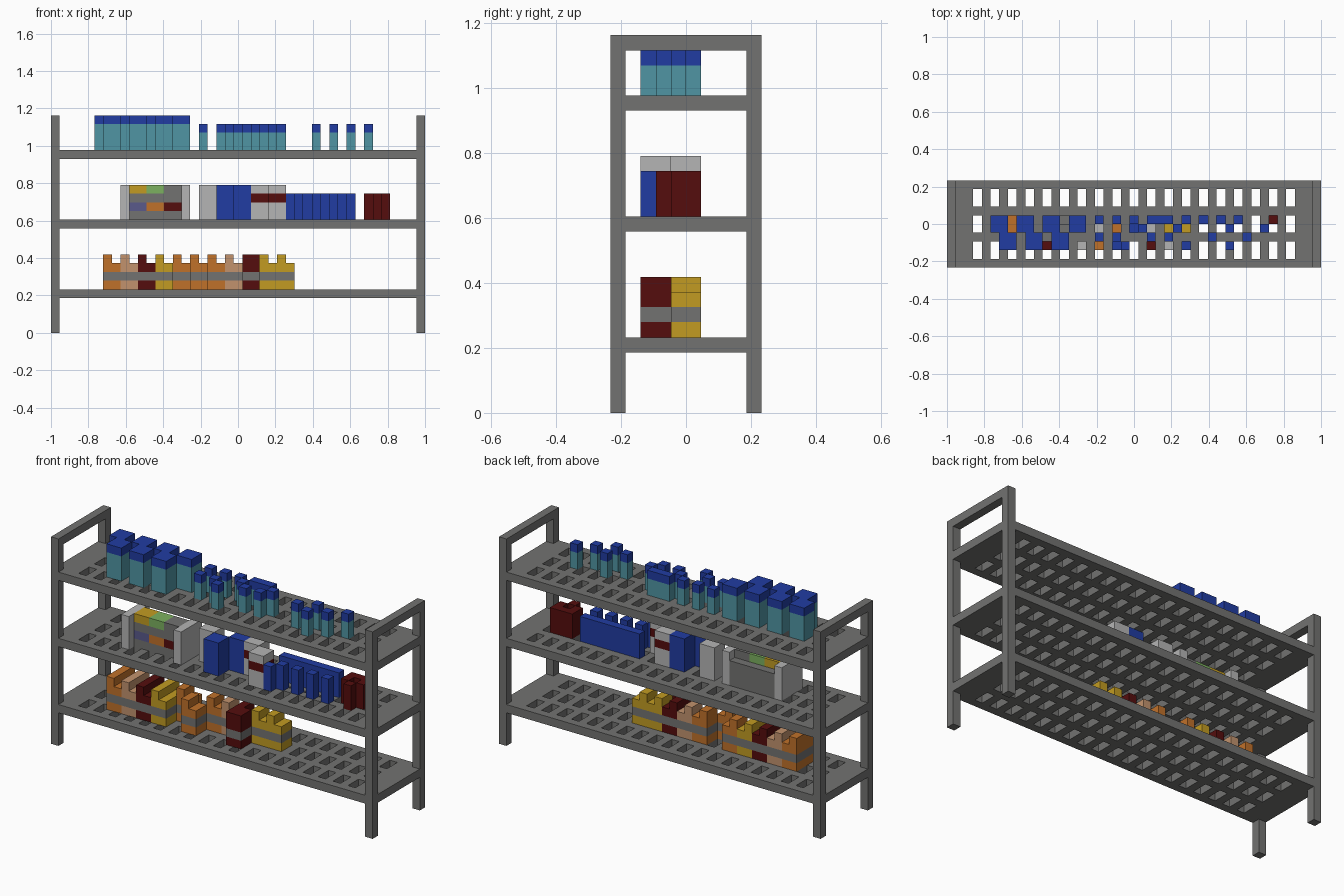
import bpy, bmesh
from mathutils import Vector

if "Cube" in bpy.data.objects:
    bpy.data.objects.remove(bpy.data.objects["Cube"])

U = 2 / 43  # one block of the build grid

COLOURS = {
    "frame_grey": (0.17, 0.17, 0.165), "blue": (0.015, 0.045, 0.36),
    "teal": (0.08, 0.30, 0.37), "light_grey": (0.46, 0.46, 0.46),
    "dark_red": (0.09, 0.004, 0.004), "yellow": (0.54, 0.33, 0.016),
    "orange": (0.53, 0.165, 0.023), "tan": (0.54, 0.29, 0.155),
    "green": (0.2, 0.44, 0.115), "violet": (0.1, 0.1, 0.26),
}
MATS = {}
for label, rgb in COLOURS.items():
    m = bpy.data.materials.new(label)
    m.use_nodes = True
    m.diffuse_color = (*rgb, 1)
    m.node_tree.nodes["Principled BSDF"].inputs["Base Color"].default_value = (*rgb, 1)
    MATS[label] = m


def part(name, boxes):
    """One object from boxes (colour, x range, y range, z range) in grid blocks."""
    bm = bmesh.new()
    slots = []
    for colour, xs, ys, zs in boxes:
        if colour not in slots:
            slots.append(colour)
        lo = Vector((xs[0] * U - 1, (ys[0] - 5) * U, zs[0] * U))
        hi = Vector((xs[1] * U - 1, (ys[1] - 5) * U, zs[1] * U))
        verts = bmesh.ops.create_cube(bm, size=1)["verts"]
        for v in verts:
            v.co = (lo + hi) / 2 + Vector(a * b for a, b in zip(v.co, hi - lo))
        for f in {f for v in verts for f in v.link_faces}:
            f.material_index = slots.index(colour)
    mesh = bpy.data.meshes.new(name)
    bm.to_mesh(mesh)
    bm.free()
    for s in slots:
        mesh.materials.append(MATS[s])
    obj = bpy.data.objects.new(name, mesh)
    bpy.context.collection.objects.link(obj)


def span(a, n=1):
    return (a, a + n)


G = "frame_grey"

# Corner posts and end handles
for x, side in ((0, "right"), (42, "left")):
    for y, end in ((0, "front"), (9, "back")):
        part(f"{end}_{side}_post", [(G, span(x), span(y), (0, 25))])
    part(f"{side}_top_rail", [(G, span(x), (1, 9), (24, 25))])

# Slotted shelves: long rails joined by cross bars
bars = [(1, 3)] + [span(i) for i in range(4, 39, 2)] + [(40, 42)]
for z, level in ((4, "lower"), (12, "middle"), (20, "upper")):
    boxes = [(G, (1, 42), span(y), span(z)) for y in (0, 3, 6, 9)]
    boxes += [(G, b, span(y, 2), span(z)) for b in bars for y in (1, 4, 7)]
    boxes += [(G, span(x), (1, 9), span(z)) for x in (0, 42)]
    part(f"{level}_shelf", boxes)


# Upper shelf: capped bottles
def bottle(name, x, y, width, height):
    part(name, [("teal", span(x, width), span(y, width), span(21, height)),
                ("blue", span(x, width), span(y, width), span(21 + height))])


for x in (5, 8, 11, 14):
    bottle("large_bottle", x, 4, 2, 3)
for x in (6, 9, 12):
    bottle("large_bottle", x, 2, 2, 3)
for x, y in ((17, 3), (17, 5), (19, 3), (19, 5), (20, 2), (21, 5), (22, 4), (23, 5),
             (24, 5), (25, 5), (23, 3), (25, 3), (26, 4),
             (30, 3), (32, 2), (32, 4), (34, 3), (36, 4)):
    bottle("small_bottle", x, y, 1, 2)

# Middle shelf: display stand with coloured goods
stand = [("light_grey", span(x), (2, 6), (13, 17)) for x in (8, 15)]
stand += [(G, (9, 15), (4, 6), (13, 16)), (G, (9, 15), (3, 4), (13, 14)),
          (G, (9, 15), (3, 4), (15, 16))]
for x, top, low in ((9, "yellow", "violet"), (11, "green", "orange"), (13, G, "dark_red")):
    stand += [(top, span(x, 2), (3, 5), (16, 17)), (low, span(x, 2), (3, 4), (14, 15))]
part("display_stand", stand)

# Middle shelf: cartons
part("plain_carton", [("light_grey", (17, 19), (4, 6), (13, 17))])
for x, y in ((19, 2), (21, 4)):
    part("blue_carton", [("blue", span(x, 2), span(y, 2), (13, 17))])
for x, y in ((23, 4), (25, 2)):
    part("banded_carton", [("light_grey", span(x, 2), span(y, 2), (13, 15)),
                           ("dark_red", span(x, 2), span(y, 2), (15, 16)),
                           ("light_grey", span(x, 2), span(y, 2), (16, 17))])

# Middle shelf: blue and red packets
part("blue_packet_row", [("blue", (27, 35), (5, 6), (13, 16))])
for x, y in ((27, 2), (28, 3), (30, 3), (32, 3), (34, 3)):
    part("blue_packet", [("blue", span(x), span(y), (13, 16))])
part("red_packet_row", [("dark_red", (36, 39), (5, 6), (13, 16))])
for x, y in ((36, 4), (37, 3), (38, 4)):
    part("red_packet", [("dark_red", span(x), span(y), (13, 16))])


# Lower shelf: jugs with a grey label band and a raised spout
def jug(colour, x, y, depth=2, spout=1):
    xs, ys = span(x, 2), span(y, depth)
    part(f"{colour}_jug", [(colour, xs, ys, (5, 6)), (G, xs, ys, (6, 7)),
                           (colour, xs, ys, (7, 8)),
                           (colour, span(x, spout), ys, (8, 9))])


for x, colour in ((6, "orange"), (8, "tan"), (10, "dark_red"), (12, "yellow")):
    jug(colour, x, 2, 2)
    jug(colour, x, 4, 2)
for x, colour in ((14, "orange"), (18, "orange"), (20, "tan"),
                  (22, "dark_red"), (24, "yellow"), (26, "yellow")):
    jug(colour, x, 4)
jug("orange", 16, 2)
jug("dark_red", 22, 2, spout=2)
